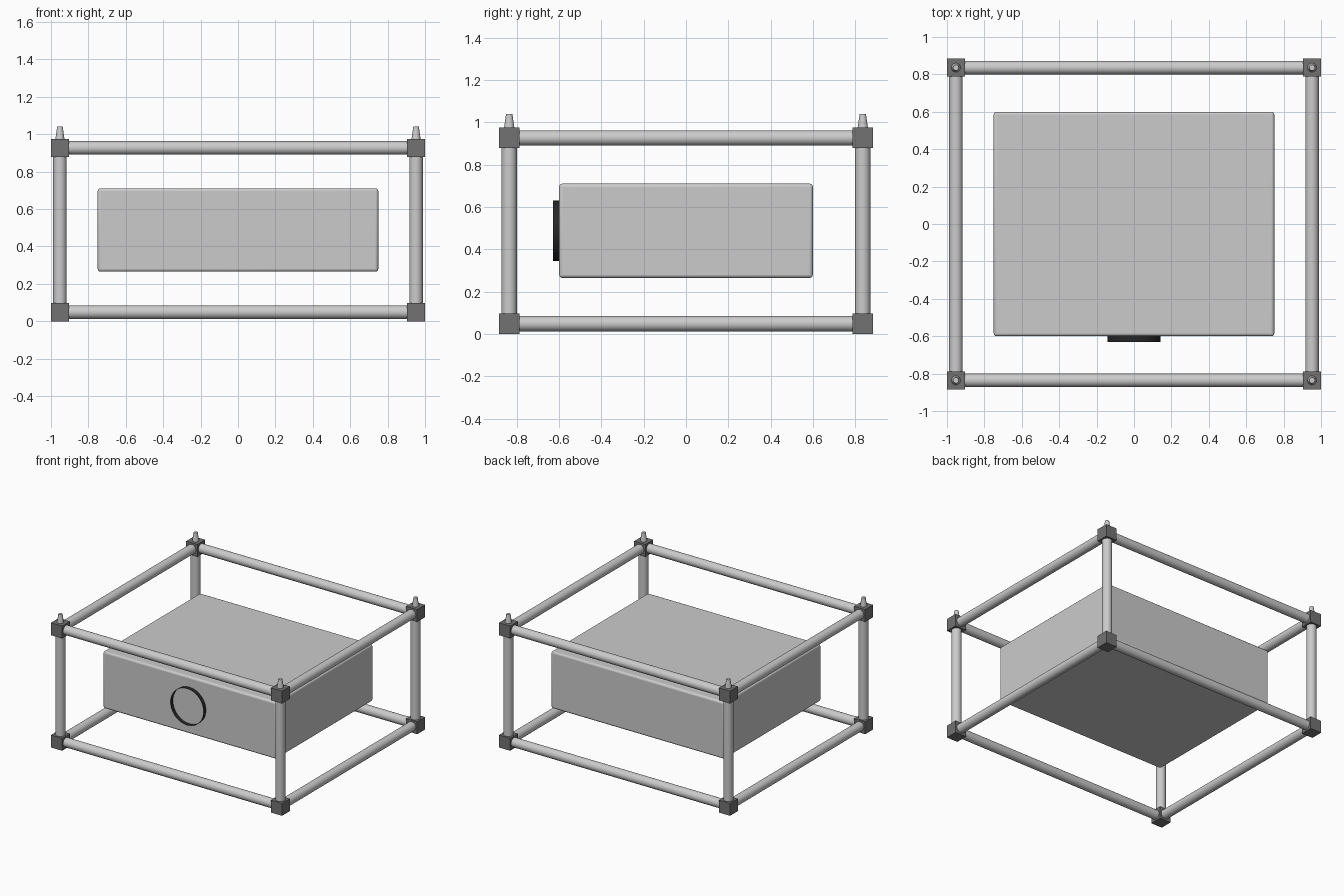
import bpy
from math import pi

if "Cube" in bpy.data.objects:
    bpy.data.objects.remove(bpy.data.objects["Cube"])

CX, CY = 0.952, 0.836        # corner centres
ZB, ZT = 0.0485, 0.927       # lower and upper rail heights
CUBE, ROD = 0.097, 0.036


def material(name, v):
    m = bpy.data.materials.new(name)
    m.diffuse_color = (v, v, v, 1)
    m.use_nodes = True
    m.node_tree.nodes["Principled BSDF"].inputs["Base Color"].default_value = m.diffuse_color
    return m


def finish(name, mat=None, smooth=False):
    ob = bpy.context.object
    ob.name = name
    if mat:
        ob.data.materials.append(mat)
    if smooth:
        bpy.ops.object.shade_smooth_by_angle()
    return ob


def box(name, loc, size, mat=None):
    bpy.ops.mesh.primitive_cube_add(size=1, location=loc)
    ob = finish(name, mat)
    ob.scale = size
    bpy.ops.object.transform_apply(location=False, rotation=False, scale=True)
    return ob


def rod(name, loc, length, rot=(0, 0, 0)):
    bpy.ops.mesh.primitive_cylinder_add(vertices=32, radius=ROD, depth=length,
                                        location=loc, rotation=rot)
    finish(name, smooth=True)


dark = material("dark_grey", 0.17)
black = material("black", 0.02)

# Corner blocks, posts and tapered locating pins
for sx in (-1, 1):
    for sy in (-1, 1):
        x, y = sx * CX, sy * CY
        for z in (ZB, ZT):
            box("corner_block", (x, y, z), (CUBE,) * 3, dark)
        rod("post", (x, y, (ZB + ZT) / 2), ZT - ZB)
        bpy.ops.mesh.primitive_cone_add(vertices=32, radius1=0.025, radius2=0.015,
                                        depth=0.07, location=(x, y, 1.005))
        finish("corner_pin", smooth=True)

# Horizontal rails
for z in (ZB, ZT):
    for s in (-1, 1):
        rod("long_rail", (0, s * CY, z), 2 * CX, (0, pi / 2, 0))
        rod("side_rail", (s * CX, 0, z), 2 * CY, (pi / 2, 0, 0))

# Central body with softened edges
body = box("body", (0, 0, 0.488), (1.5, 1.2, 0.446))
bev = body.modifiers.new("bevel", 'BEVEL')
bev.width = 0.015
bev.segments = 3
bpy.ops.object.shade_smooth_by_angle()

# Thin open ring on the front face
bpy.ops.mesh.primitive_cylinder_add(vertices=48, radius=0.143, depth=0.03, end_fill_type='NOTHING',
                                    location=(0, -0.615, 0.488), rotation=(pi / 2, 0, 0))
finish("front_ring", black, smooth=True)
